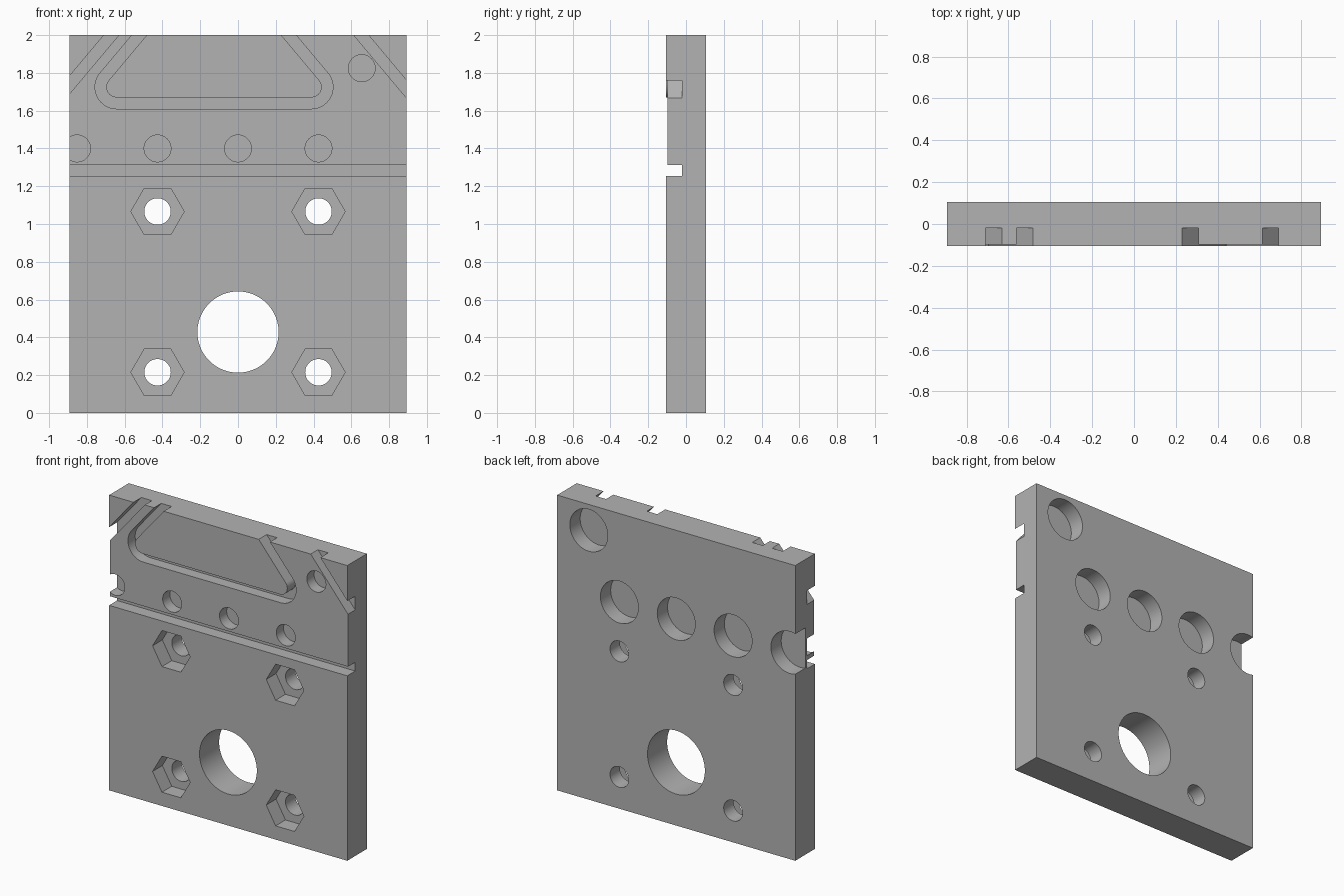
import bpy
import bmesh
from math import sin, cos, tan, radians

cube = bpy.data.objects.get("Cube")
if cube:
    bpy.data.objects.remove(cube, do_unlink=True)

W, D, H = 0.8925, 0.105, 2.0      # half width, half depth, height
POCKET = -0.02                    # floor of front grooves and pits
SLOPE = radians(50)
OVER = 0.1                        # cutter overshoot

grey = bpy.data.materials.new("plain grey")
grey.use_nodes = True
grey.diffuse_color = (0.45, 0.45, 0.45, 1)
grey.node_tree.nodes["Principled BSDF"].inputs["Base Color"].default_value = grey.diffuse_color


def prism(name, points, y0, y1):
    """Solid from an (x, z) outline, running from y0 to y1."""
    bm = bmesh.new()
    face = bm.faces.new([bm.verts.new((x, y0, z)) for x, z in points])
    ext = bmesh.ops.extrude_face_region(bm, geom=[face])
    moved = [v for v in ext["geom"] if isinstance(v, bmesh.types.BMVert)]
    bmesh.ops.translate(bm, verts=moved, vec=(0, y1 - y0, 0))
    bmesh.ops.recalc_face_normals(bm, faces=bm.faces)
    mesh = bpy.data.meshes.new(name)
    bm.to_mesh(mesh)
    bm.free()
    mesh.materials.append(grey)
    ob = bpy.data.objects.new(name, mesh)
    bpy.context.collection.objects.link(ob)
    return ob


def circle(x, z, r, n=64):
    return [(x + r * cos(radians(360 * i / n)), z + r * sin(radians(360 * i / n)))
            for i in range(n)]


def rect(x0, x1, z0, z1):
    return [(x0, z0), (x1, z0), (x1, z1), (x0, z1)]


def arc(x, z, r, a0, a1, n=20):
    steps = [radians(a0 + (a1 - a0) * i / n) for i in range(n + 1)]
    return [(x + r * cos(a), z + r * sin(a)) for a in steps]


def tray_path(r):
    """Open-topped trapezoid with rounded lower corners, left to right."""
    left = arc(-0.642, 1.725, r, 140, 270)
    right = arc(0.388, 1.725, r, 270, 400)
    top = H + OVER
    run = (top - left[0][1]) / tan(SLOPE)
    return [(left[0][0] + run, top)] + left + right + [(right[-1][0] - run, top)]


def slant(side, x_top):
    """Diagonal edge from above the plate to beyond its side."""
    run = 0.5
    return [(side * (x_top - OVER / tan(SLOPE)), H + OVER),
            (side * (x_top + run), H - run * tan(SLOPE))]


plate = prism("plate", rect(-W, W, 0, H), -D, D)


def cut(points, y0, y1):
    cutter = prism("cutter", points, y0, y1)
    cutter.hide_render = True
    mod = plate.modifiers.new("cut", "BOOLEAN")
    mod.operation = "DIFFERENCE"
    mod.solver = "EXACT"
    mod.object = cutter
    bpy.context.view_layer.objects.active = plate
    bpy.ops.object.modifier_apply(modifier=mod.name)
    bpy.data.objects.remove(cutter, do_unlink=True)


FRONT, BACK = -D - OVER, D + OVER

# Shallow recess around the tray outline
left_edge, right_edge = slant(-1, 0.67), slant(1, 0.652)
cut([(-1.2, 1.28)] + left_edge[::-1] + tray_path(0.085) + right_edge + [(1.2, 1.28)],
    FRONT, -D + 0.008)

# Horizontal groove
cut(rect(-1, 1, 1.253, 1.312), FRONT, POCKET)

# Diagonal grooves
for side, inner, outer in ((-1, 0.631, 0.71), (1, 0.613, 0.691)):
    cut(slant(side, inner) + slant(side, outer)[::-1], FRONT, POCKET)

# Tray groove
cut(tray_path(0.115) + tray_path(0.055)[::-1], FRONT, POCKET)

# Front pits with wide blind bores behind them
for x, z in ((-0.852, 1.4), (-0.426, 1.4), (0, 1.4), (0.426, 1.4), (0.655, 1.825)):
    cut(circle(x, z, 0.071), FRONT, POCKET)
    cut(circle(x, z, 0.142), -0.005, BACK)

# Hexagonal nut pockets with through holes
for x in (-0.426, 0.426):
    for z in (0.215, 1.066):
        cut(circle(x, z, 0.141, 6), FRONT, 0)
        cut(circle(x, z, 0.07), FRONT, BACK)

# Large through hole
cut(circle(0, 0.428, 0.215, 96), FRONT, BACK)

# Smooth bores, sharp edges
bpy.ops.object.select_all(action="DESELECT")
plate.select_set(True)
bpy.context.view_layer.objects.active = plate
bpy.ops.object.shade_smooth_by_angle(angle=radians(30))
